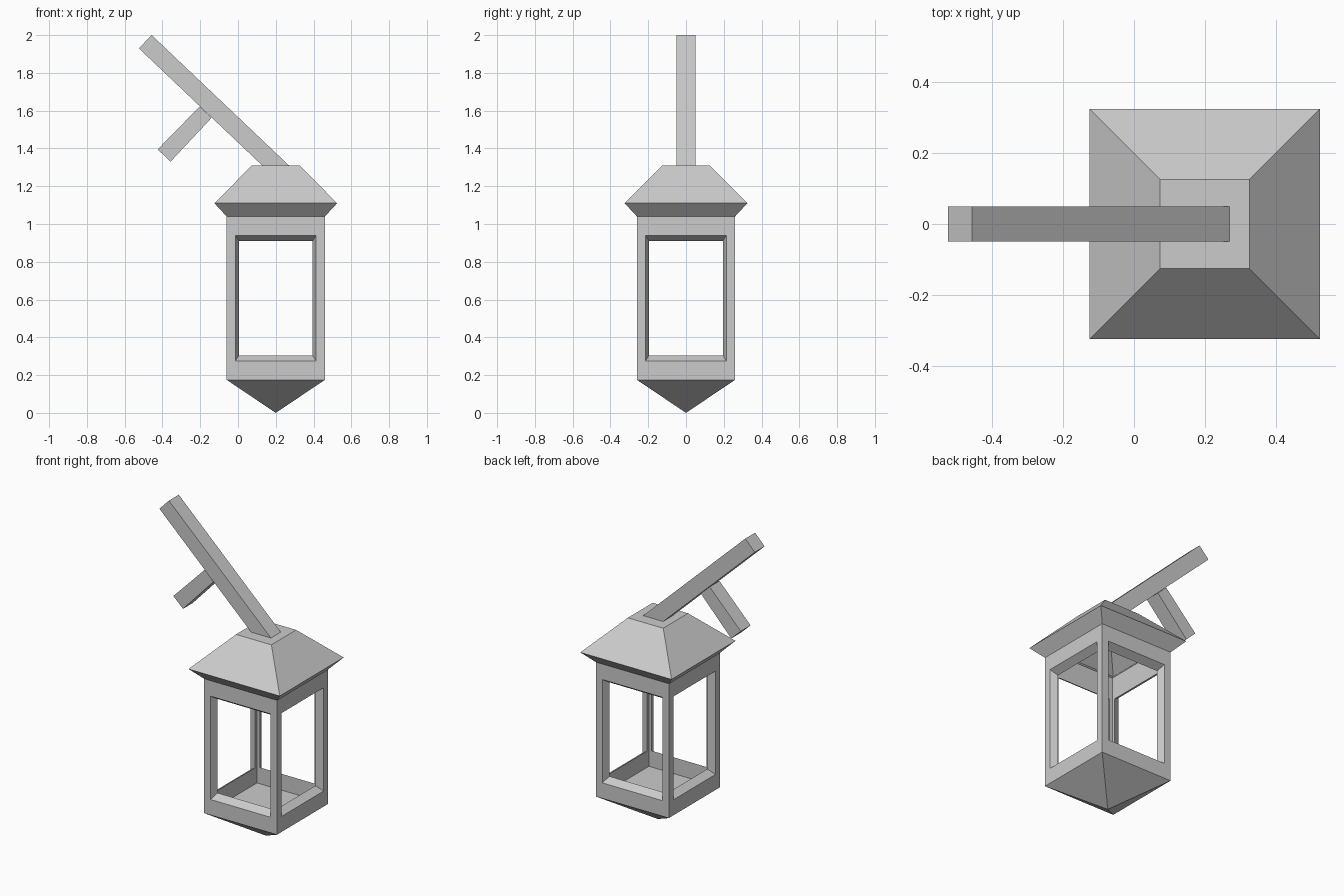
import bpy, bmesh
from mathutils import Matrix

if "Cube" in bpy.data.objects:
    bpy.data.objects.remove(bpy.data.objects["Cube"])

CX = 0.20  # lantern axis


def finish(bm, name):
    bmesh.ops.remove_doubles(bm, verts=bm.verts, dist=0.0005)
    bmesh.ops.recalc_face_normals(bm, faces=bm.faces)
    me = bpy.data.meshes.new(name)
    bm.to_mesh(me)
    bm.free()
    ob = bpy.data.objects.new(name, me)
    bpy.context.collection.objects.link(ob)
    return ob


def ring(bm, half, z):
    return [bm.verts.new((sx * half, sy * half, z))
            for sx, sy in ((-1, -1), (1, -1), (1, 1), (-1, 1))]


def bridge(bm, a, b):
    for i in range(4):
        j = (i + 1) % 4
        bm.faces.new((a[i], a[j], b[j], b[i]))


def loft(bm, profile, cap=True):
    """Square rings through (half width, z) pairs, last ring closed."""
    rings = [ring(bm, h, z) for h, z in profile]
    for a, b in zip(rings, rings[1:]):
        bridge(bm, a, b)
    if cap:
        bm.faces.new(rings[-1])


def rect(bm, half, depth, z0, z1):
    return [bm.verts.new(p) for p in ((-half, -depth, z0), (half, -depth, z0),
                                      (half, -depth, z1), (-half, -depth, z1))]


# Lantern: hollow housing with a bevelled window in each side
bm = bmesh.new()
for k in range(4):
    loops = [rect(bm, 0.26, 0.26, 0.175, 1.04),    # outer wall
             rect(bm, 0.214, 0.26, 0.275, 0.94),   # window edge outside
             rect(bm, 0.195, 0.215, 0.305, 0.91),  # window edge inside
             rect(bm, 0.215, 0.215, 0.20, 1.06)]   # inner wall
    for a, b in zip(loops, loops[1:]):
        bridge(bm, a, b)
    bmesh.ops.rotate(bm, verts=bm.verts, cent=(0, 0, 0),
                     matrix=Matrix.Rotation(1.5707963268, 3, 'Z'))

# Roof outside and inside
loft(bm, [(0.26, 1.04), (0.325, 1.11), (0.126, 1.31)])
loft(bm, [(0.215, 1.06), (0.263, 1.108), (0.106, 1.265)])

# Flat floor inside, pointed base below
bm.faces.new(ring(bm, 0.215, 0.20))
base = ring(bm, 0.26, 0.175)
tip = bm.verts.new((0, 0, 0))
for i in range(4):
    bm.faces.new((base[i], base[(i + 1) % 4], tip))
finish(bm, "lantern_housing").location.x = CX


# Square bars drawn as side profiles and extruded across y
def bar(name, pts, half=0.05):
    bm = bmesh.new()
    f = bm.faces.new([bm.verts.new((x, -half, z)) for x, z in pts])
    new = bmesh.ops.extrude_face_region(bm, geom=[f])["geom"]
    bmesh.ops.translate(bm, vec=(0, 2 * half, 0),
                        verts=[v for v in new if isinstance(v, bmesh.types.BMVert)])
    finish(bm, name)


bar("support_arm", [(-0.525, 1.93), (0.13, 1.308), (0.272, 1.308), (-0.457, 2.0)])
bar("brace", [(-0.425, 1.395), (-0.357, 1.33), (-0.14, 1.562), (-0.203, 1.622)])
